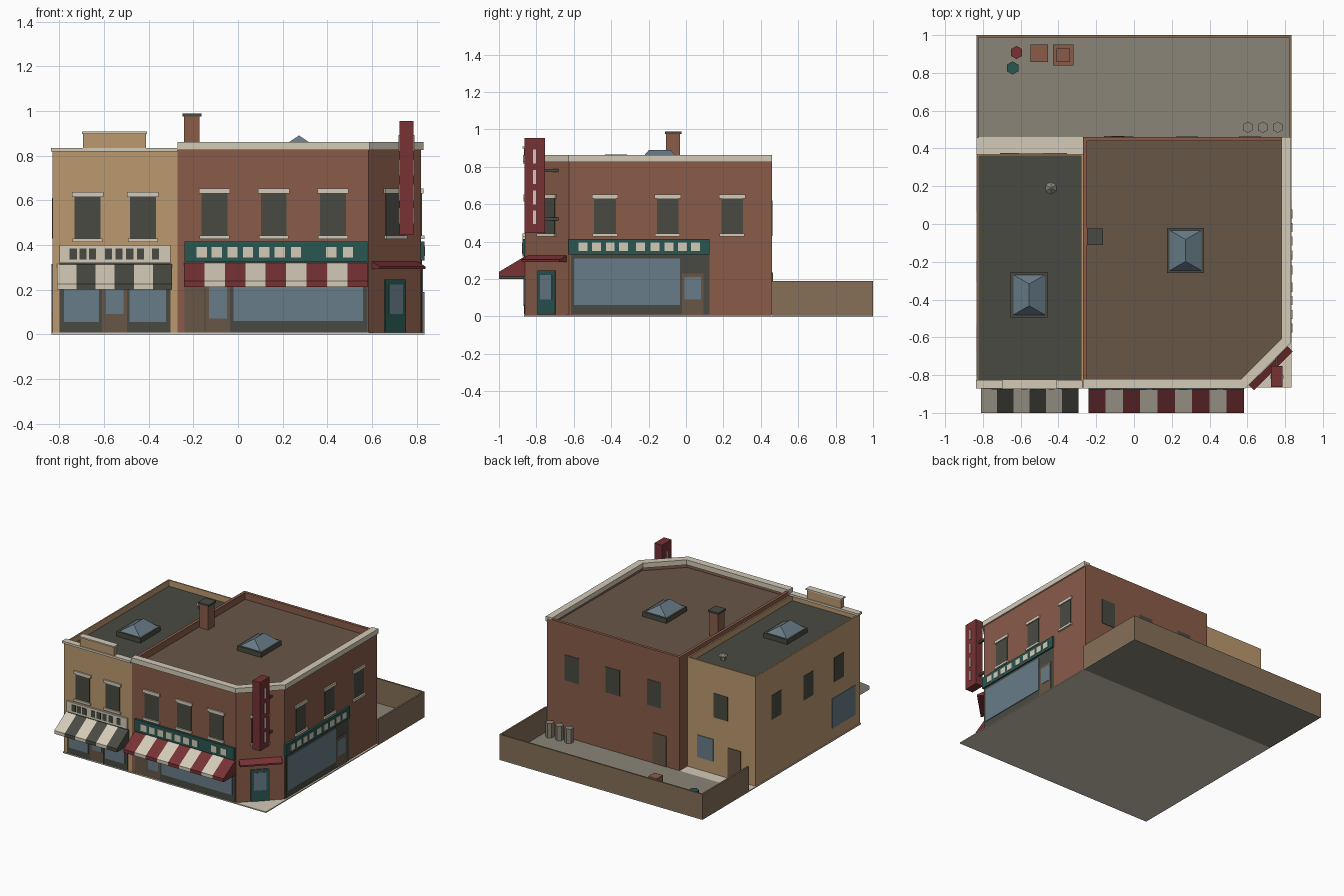
import bpy, bmesh, math
from mathutils import Vector

if "Cube" in bpy.data.objects:
    bpy.data.objects.remove(bpy.data.objects["Cube"])

def material(name, r, g, b):
    m = bpy.data.materials.new(name)
    lin = [((c / 255 + 0.055) / 1.055) ** 2.4 for c in (r, g, b)]
    m.diffuse_color = (*lin, 1)
    m.use_nodes = True
    m.node_tree.nodes["Principled BSDF"].inputs["Base Color"].default_value = m.diffuse_color
    return m

CREAM = material("cream", 212, 203, 184)
BRICK = material("brick", 138, 92, 74)
TAN = material("tan", 188, 153, 111)
RED = material("dark red", 120, 50, 53)
TEAL = material("teal", 42, 86, 81)
GLASS = material("glass blue", 104, 124, 136)
DARK = material("charcoal", 73, 74, 66)
BROWN = material("brown", 104, 86, 71)
GREY = material("yard grey", 138, 133, 119)
FENCE = material("fence brown", 134, 112, 88)

def finish(name, bm, *mats):
    bmesh.ops.recalc_face_normals(bm, faces=bm.faces)
    me = bpy.data.meshes.new(name)
    bm.to_mesh(me)
    bm.free()
    for m in mats:
        me.materials.append(m)
    ob = bpy.data.objects.new(name, me)
    bpy.context.collection.objects.link(ob)
    return ob

def sweep(bm, pts, offset, index=0):
    """Extrude a closed polygon by an offset; returns the far cap."""
    a = [bm.verts.new(p) for p in pts]
    b = [bm.verts.new(Vector(p) + Vector(offset)) for p in pts]
    n = len(pts)
    faces = [bm.faces.new(a), bm.faces.new(b)]
    faces += [bm.faces.new((a[i], a[(i + 1) % n], b[(i + 1) % n], b[i])) for i in range(n)]
    for f in faces:
        f.material_index = index
    return faces[1]

def prism(name, pts, z0, z1, mat):
    bm = bmesh.new()
    sweep(bm, [(x, y, z0) for x, y in pts], (0, 0, z1 - z0))
    return finish(name, bm, mat)

def box(name, x0, x1, y0, y1, z0, z1, mat):
    return prism(name, [(x0, y0), (x1, y0), (x1, y1), (x0, y1)], z0, z1, mat)

def building(name, pts, top, roof, rim, wall_mat, roof_mat):
    """Walls with a sunken roof inside a parapet."""
    bm = bmesh.new()
    cap = sweep(bm, [(x, y, 0.004) for x, y in pts], (0, 0, top - 0.004))
    bmesh.ops.recalc_face_normals(bm, faces=bm.faces)
    bmesh.ops.inset_region(bm, faces=[cap], thickness=rim)
    low = bmesh.ops.extrude_discrete_faces(bm, faces=[cap])["faces"][0]
    bmesh.ops.translate(bm, verts=low.verts, vec=(0, 0, roof - top))
    low.material_index = 1
    return finish(name, bm, wall_mat, roof_mat)

def cylinder(name, x, y, z0, z1, r, mat, r2=None):
    bm = bmesh.new()
    bmesh.ops.create_cone(bm, cap_ends=True, segments=6, radius1=r,
                          radius2=r if r2 is None else r2, depth=z1 - z0)
    bmesh.ops.translate(bm, verts=bm.verts, vec=(x, y, (z0 + z1) / 2))
    return finish(name, bm, mat)

# Wall frames: origin, direction along the wall, outward normal
S = math.sqrt(0.5)
WALLS = {"front": ((0, -0.86), (1, 0), (0, -1)),
         "right": ((0.82, 0), (0, 1), (1, 0)),
         "left": ((-0.83, 0), (0, 1), (-1, 0)),
         "brick_back": ((0, 0.46), (1, 0), (0, 1)),
         "tan_back": ((0, 0.37), (1, 0), (0, 1)),
         "corner": ((0.7025, -0.7425), (S, S), (S, -S))}

def on_wall(wall, u, d, z):
    o, t, n = WALLS[wall]
    return (o[0] + t[0] * u + n[0] * d, o[1] + t[1] * u + n[1] * d, z)

def slabs(name, wall, rects, d, mat):
    """Plates on a wall, each rect = u0, u1, z0, z1, standing out by d."""
    bm = bmesh.new()
    for u0, u1, z0, z1 in rects:
        pts = [on_wall(wall, u, -0.004, z) for u, z in ((u0, z0), (u1, z0), (u1, z1), (u0, z1))]
        sweep(bm, pts, Vector(on_wall(wall, 0, d + 0.004, 0)) - Vector(on_wall(wall, 0, 0, 0)))
    return finish(name, bm, mat)

def windows(name, wall, centres, z0, z1, trim=True):
    slabs(name + "_panes", wall, [(c - .058, c + .058, z0, z1) for c in centres], 0.003, DARK)
    if trim:
        slabs(name + "_lintels", wall, [(c - .07, c + .07, z1, z1 + .022) for c in centres], 0.01, CREAM)
        slabs(name + "_sills", wall, [(c - .067, c + .067, z0 - .017, z0) for c in centres], 0.014, CREAM)

# Ground
box("pavement", -0.835, 0.835, -0.865, 0.46, 0, 0.008, CREAM)
box("yard", -0.835, 0.835, 0.46, 1.0, 0, 0.008, GREY)

# Buildings
building("brick_building", [(-.27, -.86), (.585, -.86), (.82, -.625), (.82, .46), (-.27, .46)],
         0.85, 0.80, 0.03, BRICK, BROWN)
building("tan_building", [(-.83, -.86), (-.271, -.86), (-.271, .37), (-.83, .37)],
         0.82, 0.775, 0.014, TAN, DARK)

# Cornices
def cornice_line(d):
    return [(-.27, -.86 - d), (.585 + .414 * d, -.86 - d), (.82 + d, -.625 - .414 * d), (.82 + d, .46)]

prism("brick_cornice", cornice_line(.011) + cornice_line(-.04)[::-1], 0.825, 0.862, CREAM)
box("tan_cornice", -.837, -.272, -.871, -.825, .818, .834, CREAM)
box("tan_pediment", -.693, -.412, -.865, -.83, .834, .898, TAN)
box("pediment_coping", -.698, -.407, -.874, -.824, .898, .908, CREAM)

# Upper windows
windows("tan_front_windows", "front", (-.673, -.426), .43, .615)
windows("brick_front_windows", "front", (-.105, .16, .425), .443, .63)
windows("brick_right_windows", "right", (-.433, -.098, .247), .443, .63)
windows("corner_window", "corner", (0,), .443, .63)
windows("brick_back_windows", "brick_back", (.615, .28, -.06), .43, .62, False)
windows("tan_back_window", "tan_back", (-.545,), .43, .61, False)
windows("tan_left_windows", "left", (.125, -.25, -.61), .43, .61, False)

# Brick shop, front
slabs("brick_shopfront", "front", [(-.24, .58, .009, .33)], .004, DARK)
slabs("brick_shop_pier", "front", [(-.24, -.15, .009, .33)], .006, BROWN)
slabs("brick_shop_door", "front", [(-.145, -.035, .009, .31)], .007, BROWN)
slabs("brick_shop_glass", "front", [(-.13, -.05, .07, .28), (-.02, .56, .06, .31)], .009, GLASS)
slabs("brick_front_fascia", "front", [(-.24, .58, .325, .415)], .015, TEAL)
slabs("brick_front_blocks", "front", [(c - .023, c + .023, .343, .392) for c in
      (-.162, -.095, -.025, .045, .117, .187, .26, .352 + .065, .493)], .018, CREAM)

# Brick shop, right
slabs("side_shopfront", "right", [(-.615, .125, .009, .33)], .004, DARK)
slabs("side_door", "right", [(-.022, .093, .009, .23)], .007, BROWN)
slabs("side_glass", "right", [(-.6, -.033, .06, .31), (-.008, .08, .09, .21)], .009, GLASS)
slabs("side_fascia", "right", [(-.628, .125, .33, .415)], .015, TEAL)
slabs("side_blocks", "right", [(c - .024, c + .024, .35, .394) for c in
      (-.55, -.478, -.405, -.335, -.243, -.165, -.09, -.018, .052)], .018, CREAM)

# Tan shop
slabs("tan_shopfront", "front", [(-.8, -.303, .009, .32)], .004, DARK)
slabs("tan_shop_door", "front", [(-.61, -.498, .009, .31)], .007, BROWN)
slabs("tan_shop_glass", "front", [(-.78, -.623, .055, .3), (-.592, -.512, .09, .28),
                                  (-.485, -.323, .055, .3)], .009, GLASS)
slabs("tan_fascia", "front", [(-.8, -.303, .32, .4)], .013, CREAM)
slabs("tan_fascia_blocks", "front", [(c - .016, c + .016, .336, .384) for c in
      (-.738, -.694, -.652, -.58, -.533, -.485, -.437, -.37)], .016, DARK)
slabs("tan_left_display", "left", [(-.8, -.53, .095, .315)], .005, GLASS)

# Rear doors and rear window
slabs("brick_back_door", "brick_back", [(-.16, -.05, .009, .235)], .005, BROWN)
slabs("tan_back_door", "tan_back", [(-.71, -.605, .009, .235)], .005, BROWN)
slabs("tan_back_glass", "tan_back", [(-.485, -.355, .1, .265)], .005, GLASS)

# Striped awnings
def awning(name, x0, x1, z_top, z_edge, z_low, count, *mats):
    bm = bmesh.new()
    w = (x1 - x0) / count
    for i in range(count):
        x = x0 + i * w
        sweep(bm, [(x, -.86, z_top), (x, -1, z_edge), (x, -1, z_low), (x, -.86, z_low)], (w, 0, 0), i % 2)
    finish(name, bm, *mats)

awning("brick_awning", -.242, .582, .322, .238, .213, 9, RED, CREAM)
awning("tan_awning", -.81, -.295, .315, .225, .2, 6, CREAM, DARK)

# Corner entrance with canopy
slabs("corner_door", "corner", [(-.065, .065, .009, .245)], .006, TEAL)
slabs("corner_door_glass", "corner", [(-.043, .043, .09, .222)], .009, GLASS)
bm = bmesh.new()
sweep(bm, [on_wall("corner", -.145, d, z) for d, z in ((0, .325), (.05, .303), (.05, .292), (0, .292))],
      (.29 * S, .29 * S, 0))
finish("corner_canopy", bm, RED)

# Blade sign on the corner
box("blade_sign", .724, .786, -.863, -.753, .445, .955, RED)
for i, z in enumerate((.53, .635, .745, .855)):
    box(f"blade_block_{i}", .719, .791, -.817, -.803, z - .037, z + .037, CREAM)
for i, z in enumerate((.52, .78)):
    box(f"blade_bracket_{i}", .747, .763, -.76, -.68, z - .008, z + .008, DARK)

# Skylights: kerb and hipped glass
def skylight(name, x, y, z):
    box(name + "_kerb", x - .098, x + .098, y - .12, y + .12, z - .003, z + .035, DARK)
    bm = bmesh.new()
    base = [bm.verts.new((x + sx * .084, y + sy * .106, z + .035))
            for sx, sy in ((-1, -1), (1, -1), (1, 1), (-1, 1))]
    a, b = [bm.verts.new((x, y + s * .058, z + .09)) for s in (-1, 1)]
    p, q, r, s = base
    for f in ((p, q, a), (q, r, b, a), (r, s, b), (s, p, a, b), (s, r, q, p)):
        bm.faces.new(f)
    finish(name + "_glass", bm, GLASS)

skylight("brick_skylight", .273, -.14, .80)
skylight("tan_skylight", -.555, -.375, .775)

# Chimney and roof vent
box("chimney", -.241, -.172, -.106, -.032, .79, .975, BRICK)
box("chimney_cap", -.249, -.164, -.112, -.024, .975, .989, DARK)
cylinder("vent_pipe", -.44, .19, .77, .808, .018, GREY)
cylinder("vent_hood", -.44, .19, .808, .828, .034, GREY, .006)

# Yard fence
box("fence_back", -.835, .835, .988, 1.0, 0, .19, FENCE)
for side, x in (("left", -.835), ("right", .823)):
    box("fence_" + side, x, x + .012, .455, .99, 0, .19, FENCE)

# Yard clutter
for i, x in enumerate((.603, .682, .761)):
    cylinder(f"barrel_{i}", x, .512, .006, .115, .03, GREY)
cylinder("red_bin", -.622, .908, .006, .105, .035, RED)
cylinder("teal_bin", -.643, .826, .006, .105, .035, TEAL)
box("crate_single", -.548, -.455, .857, .95, .006, .095, BRICK)
box("crate_lower", -.43, -.32, .838, .95, .006, .095, BRICK)
box("crate_upper", -.41, -.34, .858, .928, .095, .165, BRICK)
